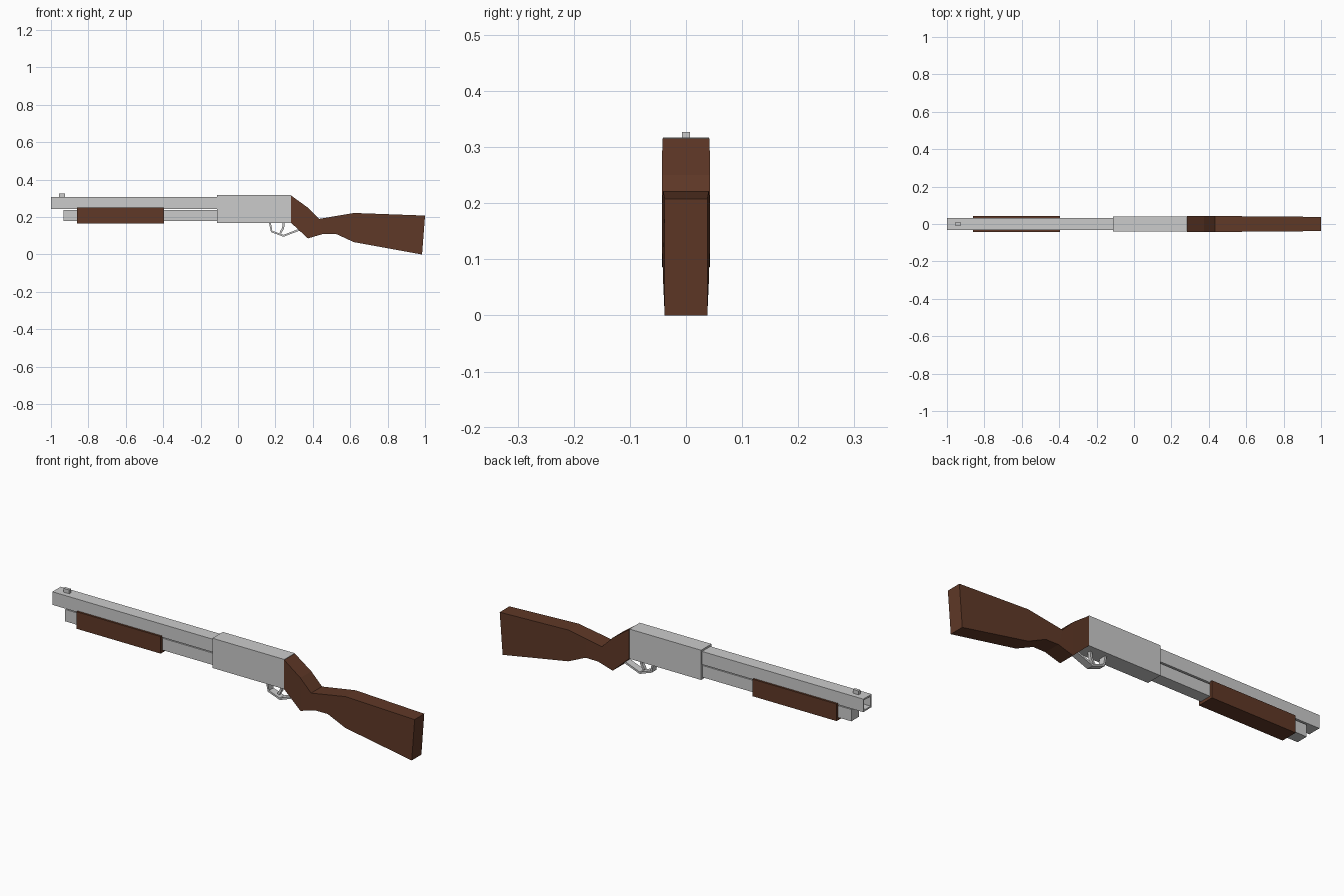
import bpy, bmesh
from mathutils import Vector

if "Cube" in bpy.data.objects:
    bpy.data.objects.remove(bpy.data.objects["Cube"])

wood = bpy.data.materials.new("wood")
wood.diffuse_color = (0.115, 0.04, 0.02, 1)
wood.use_nodes = True
wood.node_tree.nodes["Principled BSDF"].inputs["Base Color"].default_value = wood.diffuse_color


def finish(bm, name, mat=None):
    bmesh.ops.recalc_face_normals(bm, faces=bm.faces)
    me = bpy.data.meshes.new(name)
    bm.to_mesh(me)
    bm.free()
    if mat:
        me.materials.append(mat)
    ob = bpy.data.objects.new(name, me)
    bpy.context.collection.objects.link(ob)
    return ob


def box_bm(x0, x1, half_y, z0, z1):
    bm = bmesh.new()
    bmesh.ops.create_cube(bm, size=1)
    for v in bm.verts:
        v.co = (x1 if v.co.x > 0 else x0,
                half_y if v.co.y > 0 else -half_y,
                z1 if v.co.z > 0 else z0)
    return bm


def box(name, *dims, mat=None):
    return finish(box_bm(*dims), name, mat)


def loft(name, sections, mat=None):
    """Join rectangular sections: (top xz, bottom xz, half width)."""
    bm = bmesh.new()
    rings = []
    for (tx, tz), (bx, bz), w in sections:
        pts = [(tx, -w, tz), (tx, w, tz), (bx, w, bz), (bx, -w, bz)]
        rings.append([bm.verts.new(p) for p in pts])
    for a, b in zip(rings, rings[1:]):
        for i in range(4):
            j = (i + 1) % 4
            bm.faces.new((a[i], a[j], b[j], b[i]))
    bm.faces.new(rings[0])
    bm.faces.new(rings[-1])
    return finish(bm, name, mat)


def strip(name, path, thick, half_y):
    """Flat metal strip following a path in the xz plane."""
    pts = [Vector(p) for p in path]
    sections = []
    for i, p in enumerate(pts):
        t = (pts[min(i + 1, len(pts) - 1)] - pts[max(i - 1, 0)]).normalized()
        n = Vector((-t.y, t.x)) * thick / 2
        sections.append((p + n, p - n, half_y))
    return loft(name, sections)


# Barrel with a recessed square bore
bm = box_bm(-1.0, -0.11, 0.033, 0.243, 0.308)
bm.normal_update()
muzzle = min(bm.faces, key=lambda f: f.calc_center_median().x)
bmesh.ops.inset_region(bm, faces=[muzzle], thickness=0.011)
bore = bmesh.ops.extrude_discrete_faces(bm, faces=[muzzle])["faces"][0]
bmesh.ops.translate(bm, verts=bore.verts, vec=(0.08, 0, 0))
finish(bm, "barrel")

# Front sight, magazine tube, receiver
box("front_sight", -0.957, -0.925, 0.0075, 0.306, 0.327)
box("magazine_tube", -0.932, -0.11, 0.030, 0.178, 0.237)
box("receiver", -0.112, 0.284, 0.041, 0.169, 0.317)

# Sliding fore grip
box("fore_grip", -0.86, -0.396, 0.043, 0.165, 0.25, mat=wood)

# Shoulder stock
loft("stock", [
    ((0.284, 0.315), (0.284, 0.169), 0.042),
    ((0.374, 0.250), (0.374, 0.086), 0.043),
    ((0.433, 0.190), (0.455, 0.110), 0.043),
    ((0.520, 0.205), (0.524, 0.110), 0.042),
    ((0.620, 0.222), (0.620, 0.066), 0.041),
    ((1.000, 0.208), (0.984, 0.000), 0.038),
], wood)

# Trigger and guard
strip("trigger_guard", [(0.170, 0.172), (0.180, 0.123), (0.243, 0.100),
                        (0.335, 0.135)], 0.010, 0.018)
strip("trigger", [(0.245, 0.172), (0.241, 0.140), (0.226, 0.115)], 0.011, 0.008)
